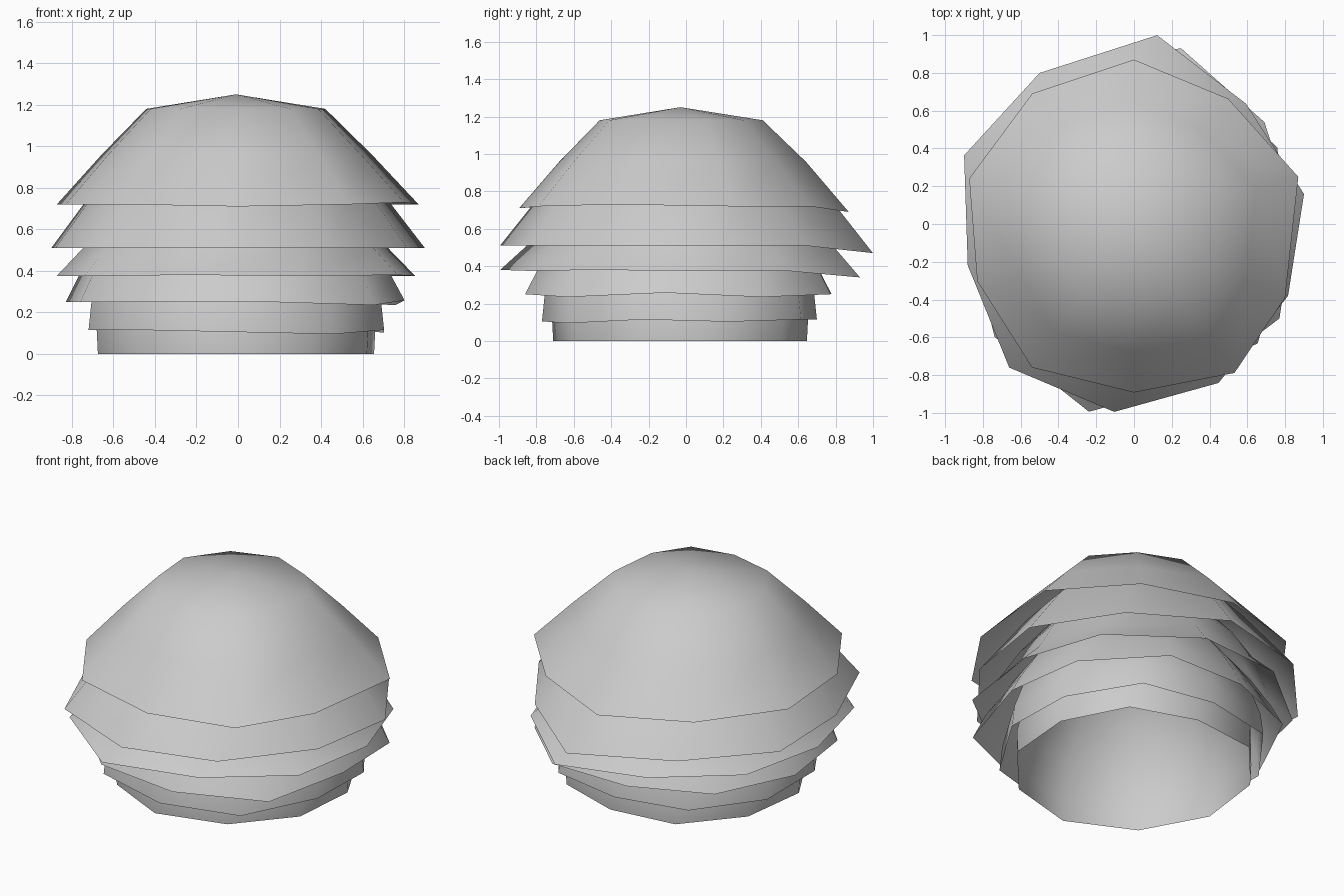
import bpy, bmesh, math

cube = bpy.data.objects.get("Cube")
if cube:
    bpy.data.objects.remove(cube)

GREY = (0.6, 0.6, 0.6, 1.0)
mat = bpy.data.materials.new("plain_grey")
mat.use_nodes = True
mat.diffuse_color = GREY
bsdf = next(n for n in mat.node_tree.nodes if n.type == 'BSDF_PRINCIPLED')
bsdf.inputs["Base Color"].default_value = GREY

SIDES = 10


def make_tier(name, start, radii, rim_z, rings, apex_z, drops={}, nudge={}):
    """Open-bottomed ten-sided dome. radii run clockwise from the start angle (degrees);
    rings are (scale of rim, height); drops lower single rim corners, nudge turns them."""
    bm = bmesh.new()
    loops = []
    for level, (scale, z) in enumerate([(1.0, rim_z)] + rings):
        loop = []
        for i, r in enumerate(radii):
            a = math.radians(start - 36 * i + nudge.get(i, 0))
            dz = drops.get(i, 0) if level == 0 else 0
            # upper rings drift slightly to the front and right
            dx, dy = -0.02 * (1 - scale), -0.04 * (1 - scale)
            loop.append(bm.verts.new((r * scale * math.cos(a) + dx,
                                      r * scale * math.sin(a) + dy, z - dz)))
        loops.append(loop)
    apex = bm.verts.new((-0.01, -0.03, apex_z))
    for i in range(SIDES):
        j = (i + 1) % SIDES
        for low, high in zip(loops, loops[1:]):
            bm.faces.new((low[j], low[i], high[i], high[j]))
        bm.faces.new((loops[-1][j], loops[-1][i], apex))
    for f in bm.faces:
        f.smooth = True
    mesh = bpy.data.meshes.new(name)
    bm.to_mesh(mesh)
    bm.free()
    mesh.materials.append(mat)
    obj = bpy.data.objects.new(name, mesh)
    bpy.context.collection.objects.link(obj)
    return obj


# Crown dome
make_tier("crown_dome", 90,
          [.87, .83, .905, .89, .951, .892, .932, .883, .905, .876], 0.72,
          [(.75, .957), (.495, 1.18)], 1.25,
          {0: .03, 3: -.01, 5: .01},
          {1: -1, 2: -2, 3: -8, 4: -2, 6: .6, 7: 2, 8: 2.6, 9: 2})

# Flared skirts, each turned a little further than the one above
make_tier("upper_skirt", 83,
          [1.007, .87, .914, .90, .953, 1.0, 1.007, .907, .97, .943], 0.51,
          [(.69, .88), (.45, 1.08)], 1.16, {0: .04},
          {2: -1, 4: -1, 5: 1, 6: 2, 7: 3, 8: 3, 9: 3})
make_tier("middle_skirt", 75,
          [.963, .876, .855, .918, .90, 1.022, .95, .875, .90, .90], 0.375,
          [(.85, .51), (.70, .72), (.45, .99)], 1.09,
          {0: .035, 3: -.005, 5: -.005}, {1: -1, 5: 1.5})
make_tier("lower_skirt", 64,
          [.86, .86, .81, .91, .873, .88, .86, .838, .84, .79], 0.25,
          [(.92, .38), (.78, .56), (.45, .90)], 1.03, {1: .015, 3: .015, 2: -.008})

# Nearly upright lower walls
make_tier("upper_wall", 54,
          [.76, .74, .74, .78, .77, .80, .757, .757, .75, .70], 0.115,
          [(.98, .25), (.87, .48), (.50, .84)], 0.98, {1: .012, 3: .02, 4: .01})
make_tier("base_wall", 48,
          [.69, .67, .68, .69, .714, .70, .69, .68, .69, .65], 0.0,
          [(1.01, .13), (.93, .36), (.75, .60), (.43, .82)], 0.93)
